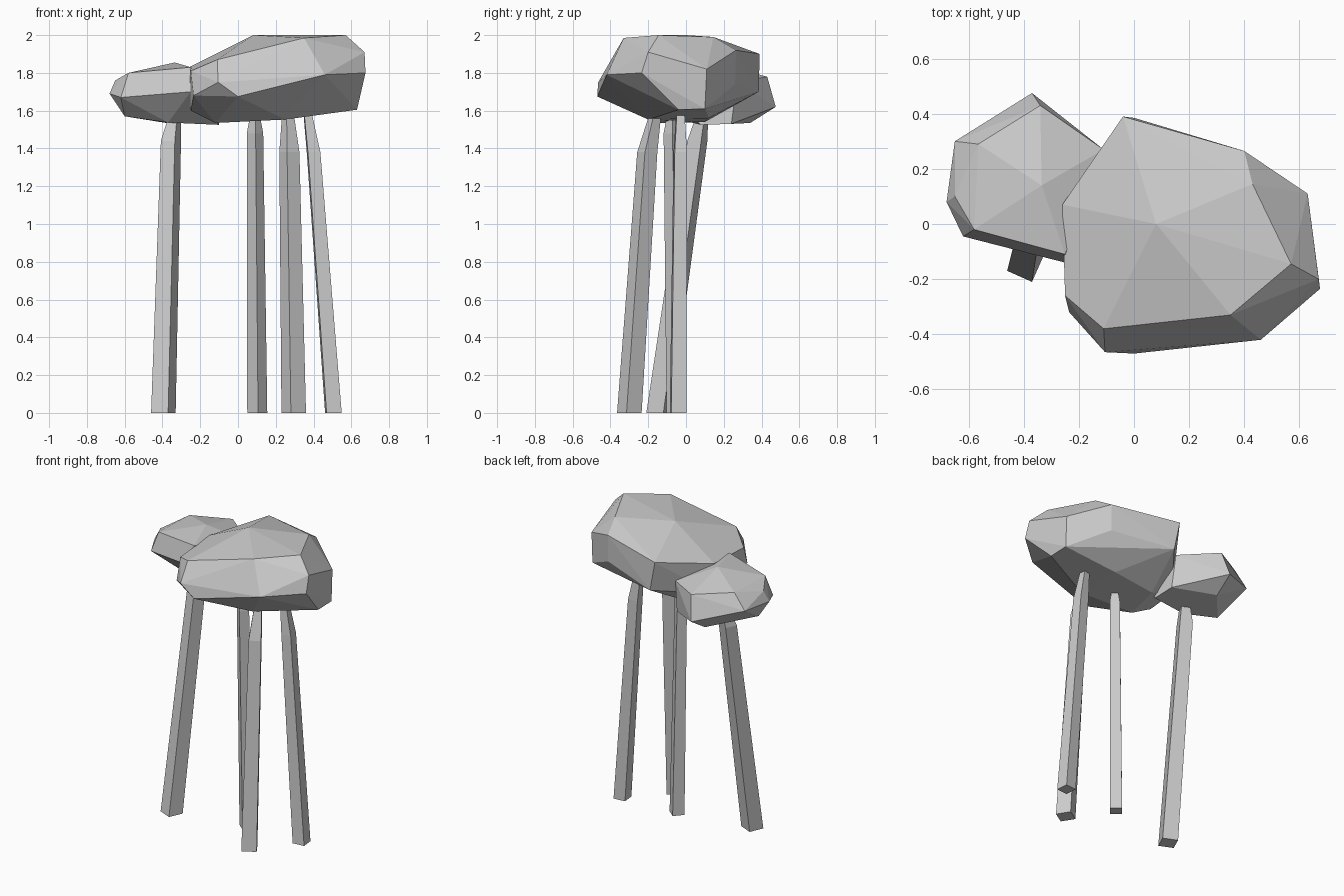
import bpy, bmesh
from mathutils import Vector


def finish(bm, name):
    bmesh.ops.recalc_face_normals(bm, faces=bm.faces)
    mesh = bpy.data.meshes.new(name)
    bm.to_mesh(mesh)
    bm.free()
    obj = bpy.data.objects.new(name, mesh)
    bpy.context.collection.objects.link(obj)
    return obj


def faceted_clump(name, points):
    """Flat-faced foliage clump wrapped around a few corner points."""
    bm = bmesh.new()
    for p in points:
        bm.verts.new(p)
    res = bmesh.ops.convex_hull(bm, input=bm.verts[:])
    loose = [v for v in bm.verts if not v.link_faces]
    bmesh.ops.delete(bm, geom=loose, context='VERTS')
    bmesh.ops.dissolve_limit(bm, angle_limit=0.06, verts=bm.verts[:], edges=bm.edges[:])
    return finish(bm, name)


def trunk(name, corner, foot, shoulder, tip):
    """Four-sided trunk: corner = offset from centre to one foot corner."""
    bm = bmesh.new()
    a, b = corner
    offsets = [(a, b), (-b, a), (-a, -b), (b, -a)]
    rings = []
    for (x, y, z), s in ((foot, 1.0), (shoulder, 0.82), (tip, 0.5)):
        rings.append([bm.verts.new((x + s * dx, y + s * dy, z)) for dx, dy in offsets])
    for lo, hi in zip(rings, rings[1:]):
        for i in range(4):
            j = (i + 1) % 4
            bm.faces.new((lo[i], lo[j], hi[j], hi[i]))
    bm.faces.new(rings[0])
    bm.faces.new(rings[-1])
    return finish(bm, name)


# Large canopy: crown, shoulder ring, underside
faceted_clump("large_canopy", [
    (0.08, 0.0, 2.0), (0.35, -0.33, 1.985), (0.57, -0.145, 2.0), (0.43, 0.145, 1.99),
    (-0.11, -0.38, 1.87), (-0.25, -0.26, 1.81), (-0.26, 0.07, 1.83), (-0.04, 0.39, 1.90),
    (0.40, 0.265, 1.92), (0.63, 0.11, 1.82), (0.67, -0.20, 1.91), (0.675, -0.235, 1.80),
    (0.46, -0.42, 1.79), (0.0, -0.47, 1.675), (-0.105, -0.465, 1.75), (-0.235, -0.32, 1.68),
    (0.0, 0.385, 1.70), (0.40, 0.26, 1.74), (0.63, 0.10, 1.61), (0.63, -0.04, 1.605),
    (0.25, -0.20, 1.553), (-0.12, -0.16, 1.535), (-0.25, -0.14, 1.60), (-0.25, 0.06, 1.62),
    (-0.06, 0.10, 1.54), (0.25, 0.12, 1.56)])

# Small canopy
faceted_clump("small_canopy", [
    (-0.335, 0.14, 1.855), (-0.34, 0.43, 1.78), (-0.37, 0.475, 1.62), (-0.565, 0.29, 1.80),
    (-0.65, 0.30, 1.70), (-0.68, 0.08, 1.69), (-0.65, 0.10, 1.76), (-0.62, -0.045, 1.67),
    (-0.58, -0.02, 1.80), (-0.25, -0.14, 1.70), (-0.25, -0.11, 1.83), (-0.11, 0.27, 1.75),
    (-0.60, 0.08, 1.57), (-0.38, 0.34, 1.535), (-0.37, 0.03, 1.537), (-0.10, 0.08, 1.525),
    (-0.10, 0.24, 1.53)])

# Four leaning trunks
trunk("left_trunk", (0.025, -0.065), (-0.395, -0.145, 0), (-0.355, 0.06, 1.44), (-0.335, 0.085, 1.57))
trunk("middle_trunk", (0.004, -0.053), (0.102, -0.05, 0), (0.09, -0.075, 1.48), (0.09, -0.075, 1.57))
trunk("front_trunk", (-0.015, -0.065), (0.295, -0.30, 0), (0.272, -0.205, 1.38), (0.265, -0.165, 1.57))
trunk("right_trunk", (-0.036, -0.044), (0.505, -0.042, 0), (0.40, -0.03, 1.38), (0.368, -0.03, 1.59))
